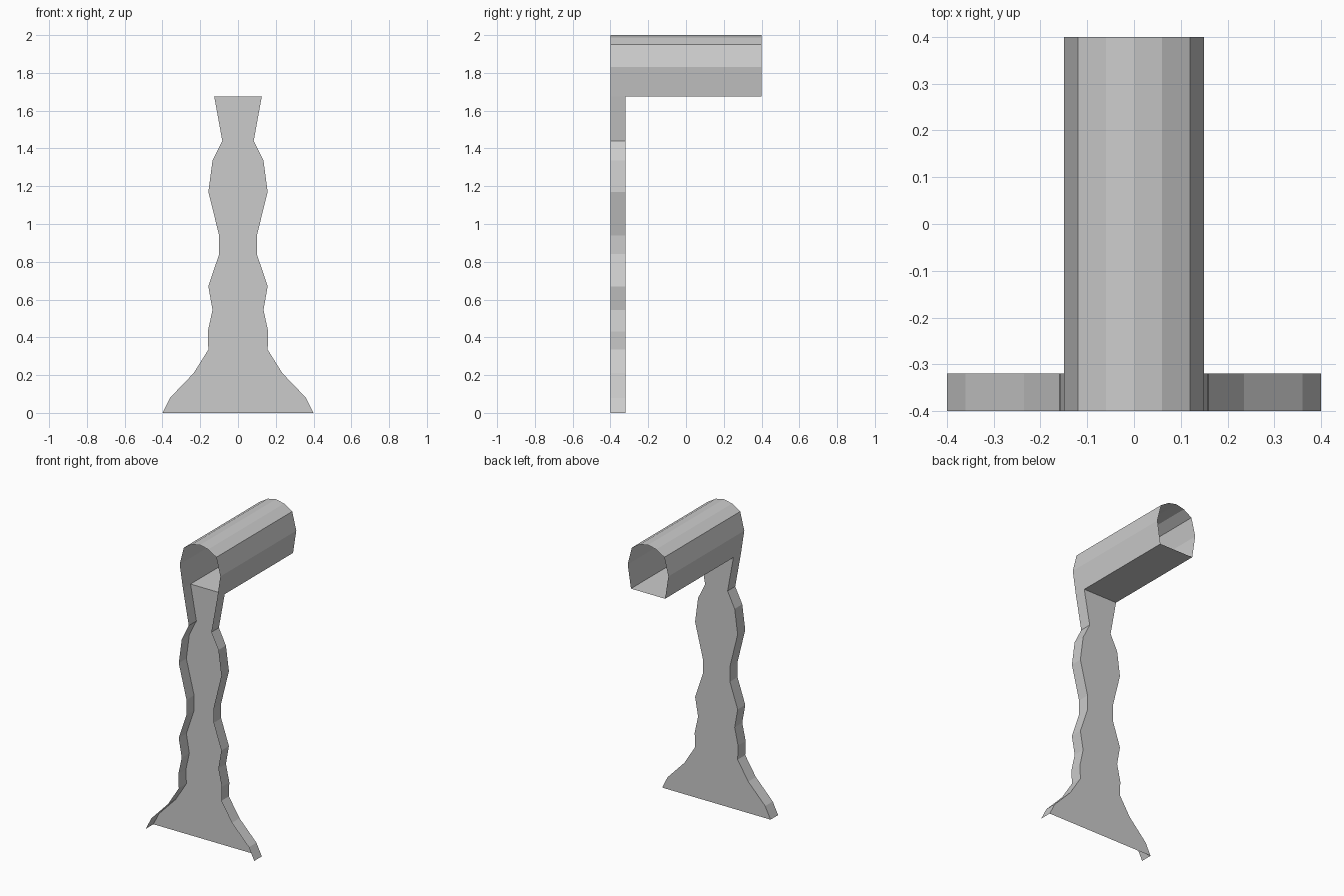
import bpy

if "Cube" in bpy.data.objects:
    bpy.data.objects.remove(bpy.data.objects["Cube"])

FRONT, INNER, BACK = -0.4, -0.32, 0.4

# Right-hand half outlines (x, z), mirrored by the helper below
LEG = [(0.40, 0), (0.36, 0.08), (0.235, 0.21), (0.157, 0.335), (0.16, 0.43),
       (0.135, 0.545), (0.157, 0.67), (0.10, 0.84), (0.10, 0.94),
       (0.157, 1.17), (0.135, 1.335), (0.083, 1.44), (0.126, 1.675)]
HOOD = [(0.126, 1.675), (0.15, 1.83), (0.12, 1.95), (0.06, 1.987), (0, 2.0)]


def mirrored(half):
    return [(-x, z) for x, z in half]


def make_object(name, verts, faces):
    mesh = bpy.data.meshes.new(name)
    mesh.from_pydata(verts, [], faces)
    obj = bpy.data.objects.new(name, mesh)
    bpy.context.collection.objects.link(obj)
    return obj


def extruded_strip(name, path, y0, y1):
    """Sweep an open x-z path along y; path runs up the right side outward-facing."""
    n = len(path)
    verts = [(x, y, z) for y in (y0, y1) for x, z in path]
    faces = [(i, n + i, n + i + 1, i + 1) for i in range(n - 1)]
    return make_object(name, verts, faces)


# Thin side walls of the leg, open at the front
extruded_strip("leg_wall_right", LEG, FRONT, INNER)
extruded_strip("leg_wall_left", mirrored(LEG)[::-1], FRONT, INNER)

# Recessed panel closing the back of the leg
n = len(LEG)
verts = [(x, INNER, z) for x, z in LEG + mirrored(LEG)]
make_object("leg_panel", verts,
            [(i, n + i, n + i + 1, i + 1) for i in range(n - 1)])

# Long faceted spout, open at both ends
extruded_strip("spout_shell", HOOD + mirrored(HOOD)[-2::-1], FRONT, BACK)

# Floor of the spout, starting at the panel
x, z = HOOD[0]
extruded_strip("spout_floor", [(-x, z), (x, z)], INNER, BACK)
